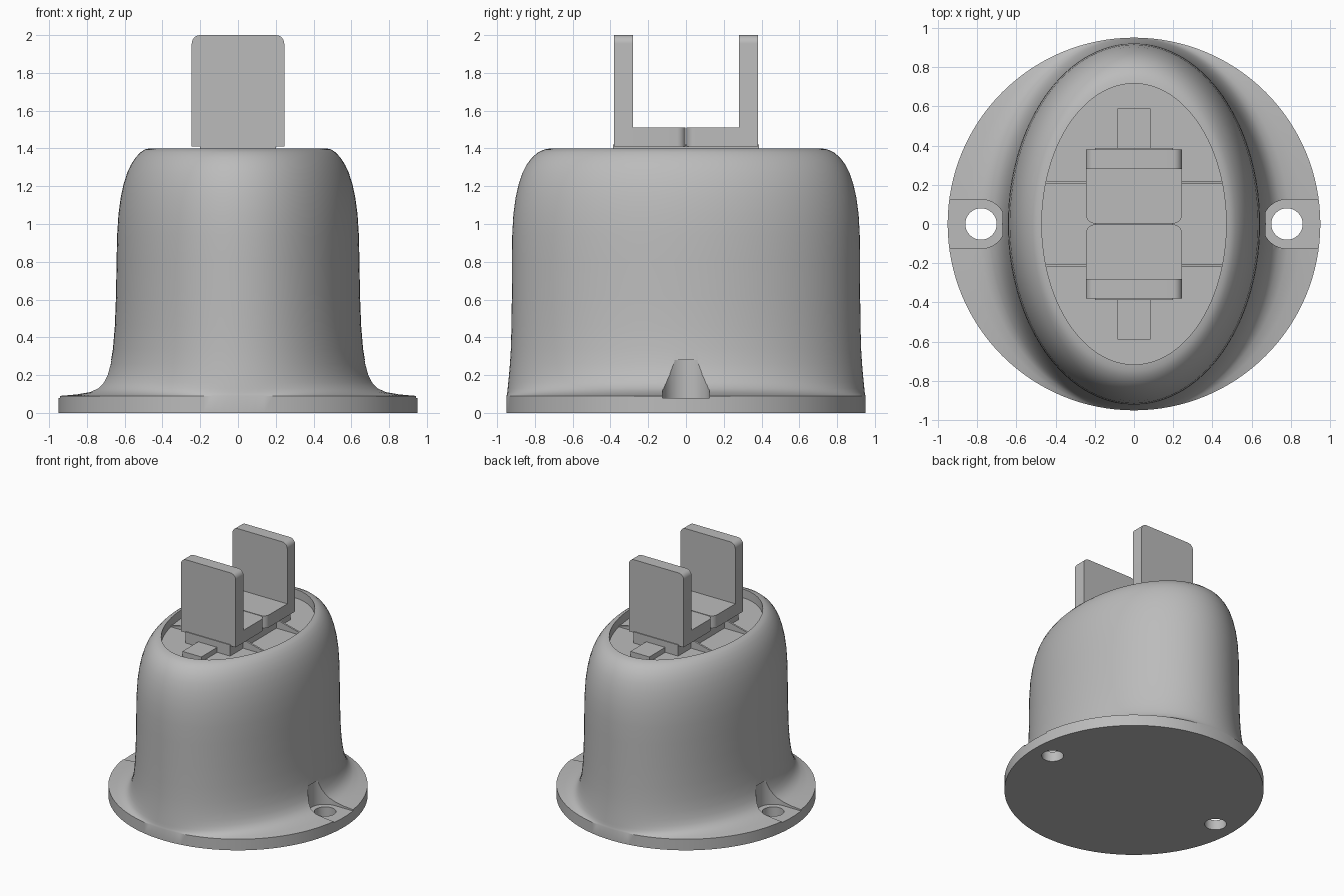
import bpy, bmesh, math

cube = bpy.data.objects.get("Cube")
if cube:
    bpy.data.objects.remove(cube, do_unlink=True)

grey = bpy.data.materials.new("plain grey")
grey.use_nodes = True
grey.diffuse_color = (0.5, 0.5, 0.5, 1)
grey.node_tree.nodes["Principled BSDF"].inputs["Base Color"].default_value = (0.5, 0.5, 0.5, 1)


def add_object(name, bm):
    bmesh.ops.recalc_face_normals(bm, faces=bm.faces)
    mesh = bpy.data.meshes.new(name)
    bm.to_mesh(mesh)
    bm.free()
    mesh.materials.append(grey)
    obj = bpy.data.objects.new(name, mesh)
    bpy.context.collection.objects.link(obj)
    return obj


def loft(name, rings, segments=128):
    """Stack of ellipses given as (x radius, y radius, z), capped at both ends."""
    bm = bmesh.new()
    angles = [2 * math.pi * i / segments for i in range(segments)]
    loops = [[bm.verts.new((rx * math.cos(a), ry * math.sin(a), z)) for a in angles]
             for rx, ry, z in rings]
    for low, high in zip(loops, loops[1:]):
        for i in range(segments):
            j = (i + 1) % segments
            bm.faces.new((low[i], low[j], high[j], high[i]))
    bm.faces.new(loops[0][::-1])
    bm.faces.new(loops[-1])
    return add_object(name, bm)


def extrude(name, outline, place, offset):
    """Flat outline put in space by place(u, v), then pushed along offset."""
    bm = bmesh.new()
    face = bm.faces.new([bm.verts.new(place(u, v)) for u, v in outline])
    top = bmesh.ops.extrude_face_region(bm, geom=[face])["geom"]
    bmesh.ops.translate(bm, vec=offset,
                        verts=[v for v in top if isinstance(v, bmesh.types.BMVert)])
    return add_object(name, bm)


def box(name, x0, x1, y0, y1, z0, z1):
    return extrude(name, [(x0, y0), (x1, y0), (x1, y1), (x0, y1)],
                   lambda u, v: (u, v, z0), (0, 0, z1 - z0))


def arc(cx, cy, r, start, end, steps):
    return [(cx + r * math.cos(math.radians(start + (end - start) * i / steps)),
             cy + r * math.sin(math.radians(start + (end - start) * i / steps)))
            for i in range(steps + 1)]


def round_top(half, bottom, top, r):
    return ([(-half, bottom), (half, bottom)]
            + arc(half - r, top - r, r, 0, 90, 8)
            + arc(r - half, top - r, r, 90, 180, 8))


def smooth(obj, angle=30):
    bpy.ops.object.select_all(action="DESELECT")
    obj.select_set(True)
    bpy.context.view_layer.objects.active = obj
    bpy.ops.object.shade_smooth_by_angle(angle=math.radians(angle))


# Round flange flaring up into an oval housing, with a rolled rim and a sunken floor
body = loft("housing", [
    (0.95, 0.95, 0), (0.95, 0.95, 0.09),
    (0.86, 0.948, 0.098), (0.79, 0.946, 0.11), (0.745, 0.944, 0.13),
    (0.715, 0.941, 0.16), (0.693, 0.937, 0.2), (0.675, 0.932, 0.26),
    (0.662, 0.927, 0.34), (0.652, 0.924, 0.46), (0.646, 0.922, 0.62),
    (0.643, 0.921, 0.8), (0.64, 0.92, 0.94), (0.633, 0.914, 1.05),
    (0.621, 0.902, 1.14), (0.606, 0.886, 1.21), (0.587, 0.866, 1.27),
    (0.566, 0.843, 1.315), (0.542, 0.815, 1.352), (0.517, 0.783, 1.379),
    (0.493, 0.749, 1.395), (0.47, 0.716, 1.4), (0.47, 0.716, 1.33)])

# Screw pockets and through holes on both sides
for side in (-1, 1):
    pocket = arc(0.78, 0, 0.125, 90, 270, 32) + [(1.1, -0.125), (1.1, 0.125)]
    hole = arc(0.78, 0, 0.08, 0, 360, 40)[:-1]
    for outline, z0, height in ((pocket, 0.08, 0.2), (hole, -0.1, 0.5)):
        cutter = extrude("cutter", outline,
                         lambda u, v: (side * u, v, z0), (0, 0, height))
        cutter.hide_render = True
        mod = body.modifiers.new("cut", "BOOLEAN")
        mod.operation, mod.solver, mod.object = "DIFFERENCE", "EXACT", cutter
        bpy.context.view_layer.objects.active = body
        bpy.ops.object.modifier_apply(modifier=mod.name)
        bpy.data.objects.remove(cutter, do_unlink=True)
smooth(body)

# Block holding the terminals
box("terminal_block", -0.2, 0.2, -0.387, 0.387, 1.32, 1.42)

# Two L-shaped terminals facing each other, each with a tongue and a pair of ribs
for side, label in ((-1, "front"), (1, "back")):
    upright = extrude(label + "_terminal_upright", round_top(0.245, 1.41, 2.0, 0.045),
                      lambda u, v: (u, side * 0.28, v), (0, side * 0.1, 0))
    smooth(upright)
    foot = extrude(label + "_terminal_foot", round_top(0.245, -0.3, -0.003, 0.045),
                   lambda u, v: (u, -side * v, 1.41), (0, 0, 0.1))
    smooth(foot)
    y0, y1 = sorted((side * 0.38, side * 0.59))
    box(label + "_tongue", -0.085, 0.085, y0, y1, 1.32, 1.37)
    for x_side, hand in ((-1, "right"), (1, "left")):
        extrude(label + "_" + hand + "_rib", [(0.2, 1.32), (0.46, 1.32), (0.46, 1.335), (0.2, 1.4)],
                lambda u, v: (x_side * u, side * 0.205, v), (0, side * 0.015, 0))
